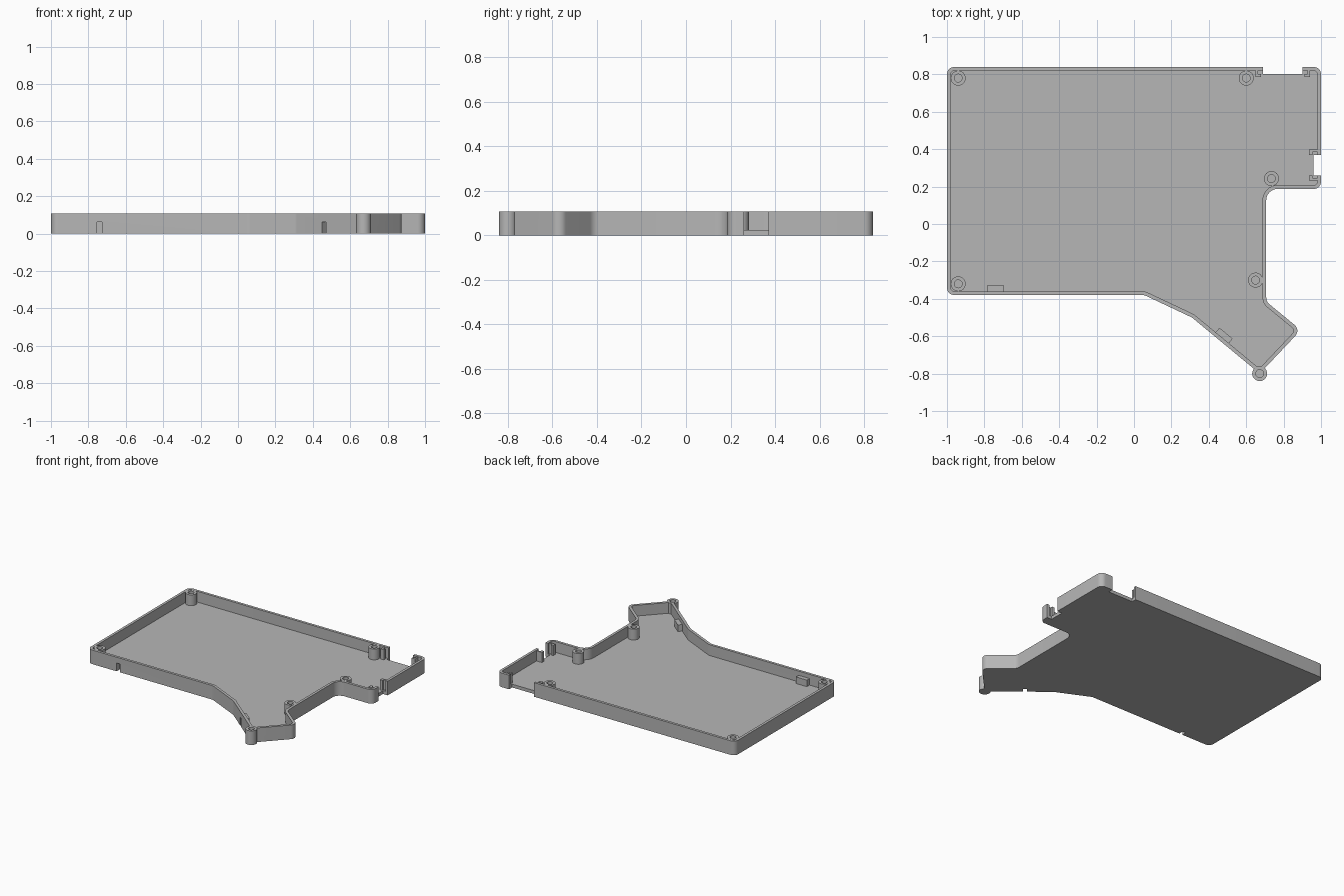
import bpy, bmesh, math
from mathutils import Vector, Matrix

cube = bpy.data.objects.get("Cube")
if cube:
    bpy.data.objects.remove(cube, do_unlink=True)

HEIGHT, FLOOR, WALL = 0.107, 0.025, 0.02

grey = bpy.data.materials.new("plain grey")
grey.use_nodes = True
grey.diffuse_color = (0.47, 0.47, 0.47, 1)
grey.node_tree.nodes["Principled BSDF"].inputs["Base Color"].default_value = grey.diffuse_color


def finish(name, bm):
    bmesh.ops.recalc_face_normals(bm, faces=bm.faces)
    mesh = bpy.data.meshes.new(name)
    bm.to_mesh(mesh)
    bm.free()
    mesh.materials.append(grey)
    obj = bpy.data.objects.new(name, mesh)
    bpy.context.collection.objects.link(obj)
    return obj


def activate(obj):
    bpy.ops.object.select_all(action='DESELECT')
    obj.select_set(True)
    bpy.context.view_layer.objects.active = obj


def smooth(obj):
    activate(obj)
    bpy.ops.object.shade_smooth_by_angle(angle=math.radians(30))


def box(name, x, y, z, turn=None):
    """Box from three ranges, optionally moved by a matrix."""
    bm = bmesh.new()
    bmesh.ops.create_cube(bm, size=1)
    for v in bm.verts:
        v.co = [r[0] if c < 0 else r[1] for c, r in zip(v.co, (x, y, z))]
    if turn:
        bm.transform(turn)
    return finish(name, bm)


def lathe(name, center, profile, steps=32):
    """Closed round part from a (radius, z) profile that starts and ends on its caps."""
    bm = bmesh.new()
    rings = []
    for r, z in profile:
        rings.append([bm.verts.new((center[0] + r * math.cos(a), center[1] + r * math.sin(a), z))
                      for a in (2 * math.pi * i / steps for i in range(steps))])
    for lo, hi in zip(rings, rings[1:]):
        for i in range(steps):
            j = (i + 1) % steps
            bm.faces.new((lo[i], lo[j], hi[j], hi[i]))
    bm.faces.new(rings[0])
    bm.faces.new(rings[-1])
    return finish(name, bm)


def fillet(corners, steps=8):
    """Round each (x, y, radius) corner of a closed outline."""
    out = []
    for i, (x, y, r) in enumerate(corners):
        p = Vector((x, y))
        a = (Vector(corners[i - 1][:2]) - p).normalized()
        b = (Vector(corners[(i + 1) % len(corners)][:2]) - p).normalized()
        if r == 0:
            out.append(p)
            continue
        half = a.angle(b) / 2
        center = p + (a + b).normalized() * (r / math.sin(half))
        start = p + a * (r / math.tan(half)) - center
        end = p + b * (r / math.tan(half)) - center
        sweep = math.atan2(start.x * end.y - start.y * end.x, start.dot(end))
        for k in range(steps + 1):
            out.append(center + Matrix.Rotation(sweep * k / steps, 2) @ start)
    return out


def inset(points, d):
    """Mitred inward offset of a counter-clockwise outline."""
    out = []
    for i, p in enumerate(points):
        a = (p - points[i - 1]).normalized()
        b = (points[(i + 1) % len(points)] - p).normalized()
        na, nb = Vector((-a.y, a.x)), Vector((-b.y, b.x))
        out.append(p + (na + nb) * (d / (1 + na.dot(nb))))
    return out


# Tray: floor and perimeter wall in one shell
TIP = (0.672, -0.80)
outline = fillet([
    (-1, -0.38, 0.04), (0.055, -0.38, 0.05), (0.31, -0.5, 0.05), (*TIP, 0),
    (0.892, -0.567, 0.04), (0.707, -0.415, 0.05), (0.707, 0.187, 0.06),
    (1, 0.187, 0.04), (1, 0.84, 0.04), (-1, 0.84, 0.04)])
inner = inset(outline, WALL)
bm = bmesh.new()
rings = [[bm.verts.new((p.x, p.y, z)) for p in pts]
         for pts, z in ((outline, 0), (outline, HEIGHT), (inner, HEIGHT), (inner, FLOOR))]
n = len(outline)
for lo, hi in zip(rings, rings[1:]):
    for i in range(n):
        j = (i + 1) % n
        bm.faces.new((lo[i], lo[j], hi[j], hi[i]))
bm.faces.new(rings[0])
bm.faces.new(rings[-1])
tray = finish("tray", bm)

# Catch blocks behind the front walls, each with a small release slot
slant = Matrix.Translation((0.459, -0.624, 0)) @ Matrix.Rotation(math.atan2(-0.3, 0.362), 4, 'Z')
straight = Matrix.Translation((-0.741, -0.38, 0))
catches, slots = [], []
for side, place in (("left", slant), ("right", straight)):
    catches.append(box("catch_block_" + side, (-0.046, 0.046), (WALL - 0.002, 0.052),
                       (FLOOR - 0.005, 0.075), place))
    slots.append(box("slot_cutter_" + side, (-0.014, 0.014), (-0.03, 0.036), (-0.02, 0.063), place))

# Connector openings in the back and left walls, and the screw hole at the tip
openings = [box("back_opening_cutter", (0.69, 0.90), (0.803, 0.9), (-0.1, 0.2)),
            box("side_opening_cutter", (0.96, 1.1), (0.26, 0.37), (-0.1, 0.2)),
            lathe("tip_hole_cutter", TIP, [(0.021, FLOOR), (0.021, 0.2)])]


def cut(target, cutters):
    activate(target)
    for c in cutters:
        mod = target.modifiers.new("cut", 'BOOLEAN')
        mod.operation = 'DIFFERENCE'
        mod.solver = 'EXACT'
        mod.object = c
        bpy.ops.object.modifier_apply(modifier=mod.name)


cut(tray, slots + openings)
for block, slot in zip(catches, slots):
    cut(block, [slot])
for c in slots + openings:
    bpy.data.objects.remove(c, do_unlink=True)
smooth(tray)

# Screw posts with blind holes
posts = {"back_right": (-0.94, 0.78), "front_right": (-0.94, -0.32), "back_left": (0.60, 0.78),
         "side": (0.735, 0.243), "middle": (0.65, -0.30), "tip": TIP}
for where, center in posts.items():
    base = 0 if where == "tip" else FLOOR - 0.005
    smooth(lathe("screw_post_" + where, center,
                 [(0.04, base), (0.04, HEIGHT), (0.021, HEIGHT), (0.021, FLOOR + 0.001)]))

# Hooked board clips beside the openings: an arm from the wall and a foot toward the gap
Z = (FLOOR - 0.005, HEIGHT - 0.005)
for side, edge, d in (("right", 0.69, -1), ("left", 0.90, 1)):
    far = edge + d * 0.04
    box("back_clip_arm_" + side, sorted((far, far - d * 0.012)), (0.785, 0.825), Z)
    box("back_clip_foot_" + side, sorted((far, far - d * 0.028)), (0.785, 0.801), Z)
for side, edge, d in (("front", 0.26, -1), ("back", 0.37, 1)):
    far = edge + d * 0.027
    box("side_clip_arm_" + side, (0.935, 0.985), sorted((far, far - d * 0.012)), Z)
    box("side_clip_foot_" + side, (0.935, 0.955), sorted((far, far - d * 0.027)), Z)
